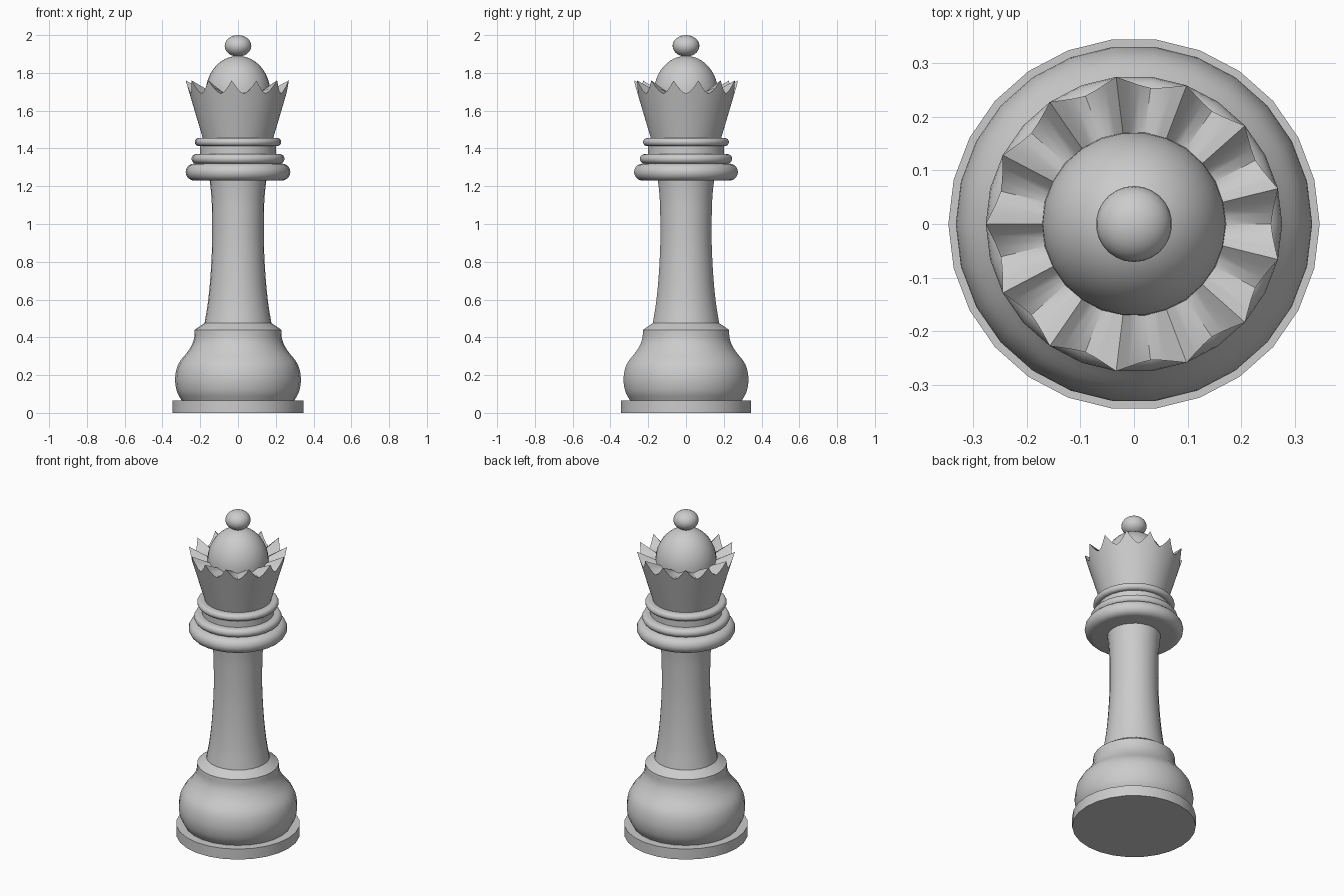
import bpy, bmesh, math
from mathutils import Vector

if "Cube" in bpy.data.objects:
    bpy.data.objects.remove(bpy.data.objects["Cube"])

SIDES = 26
TIPS = 13


def finish(name, bm, angle=35):
    bmesh.ops.recalc_face_normals(bm, faces=bm.faces)
    mesh = bpy.data.meshes.new(name)
    bm.to_mesh(mesh)
    bm.free()
    obj = bpy.data.objects.new(name, mesh)
    bpy.context.collection.objects.link(obj)
    bpy.ops.object.select_all(action='DESELECT')
    obj.select_set(True)
    bpy.context.view_layer.objects.active = obj
    bpy.ops.object.shade_smooth_by_angle(angle=math.radians(angle))
    return obj


def skin(bm, rings):
    """Bridge rings of coordinates and cap both ends."""
    rows = [[bm.verts.new(p) for p in ring] for ring in rings]
    n = len(rows[0])
    for a, b in zip(rows, rows[1:]):
        for i in range(n):
            j = (i + 1) % n
            bm.faces.new((a[i], a[j], b[j], b[i]))
    bm.faces.new(rows[0][::-1])
    bm.faces.new(rows[-1])


def circle(r, z, n=SIDES):
    return [(r * math.cos(math.tau * i / n), r * math.sin(math.tau * i / n), z)
            for i in range(n)]


def lathe(name, profile, angle=35):
    bm = bmesh.new()
    skin(bm, [circle(r, z) for r, z in profile])
    return finish(name, bm, angle)


def smooth(points, steps=4):
    """Catmull-Rom curve through profile points."""
    pts = [Vector(p) for p in points]
    pts = [2 * pts[0] - pts[1]] + pts + [2 * pts[-1] - pts[-2]]
    out = []
    for a, b, c, d in zip(pts, pts[1:], pts[2:], pts[3:]):
        for k in range(steps):
            t = k / steps
            out.append(0.5 * (2 * b + (c - a) * t + (2 * a - 5 * b + 4 * c - d) * t ** 2
                              + (3 * b - a - 3 * c + d) * t ** 3))
    return [tuple(p) for p in out + [pts[-2]]]


def bulge(r_out, z0, z1, steps=10):
    """Half-round ring profile between two heights."""
    h = (z1 - z0) / 2
    return [(r_out - h + h * math.sin(math.pi * k / steps),
             (z0 + z1) / 2 - h * math.cos(math.pi * k / steps)) for k in range(steps + 1)]


# Base and body
lathe("base_disc", [(0.347, 0), (0.347, 0.065)])
lathe("base_bulb", smooth([(0.298, 0.065), (0.324, 0.115), (0.333, 0.185), (0.315, 0.26),
                           (0.262, 0.33), (0.235, 0.385), (0.229, 0.44)]) + [(0.178, 0.475)], 30)
lathe("stem", smooth([(0.178, 0.47), (0.16, 0.58), (0.146, 0.72), (0.137, 0.9),
                      (0.138, 1.08), (0.143, 1.17), (0.151, 1.24)]))

# Collar rings
lathe("lower_collar", bulge(0.277, 1.23, 1.32))
lathe("middle_collar", bulge(0.246, 1.32, 1.37))
lathe("collar_neck", [(0.202, 1.36), (0.202, 1.42)])
lathe("upper_collar", bulge(0.229, 1.413, 1.455))

# Crown with scalloped rim sloping in to the dome
PER = 6
N = TIPS * PER
Z0, R0, VALLEY, TIP, R_TIP = 1.45, 0.185, 1.69, 1.76, 0.277
rings = [[], [], [], []]
for i in range(N):
    a = math.pi + math.tau * i / N
    t = abs(2 * (i % PER) / PER - 1)
    rim = VALLEY + (TIP - VALLEY) * t ** 1.6
    for ring, f in zip(rings, (0, 0.5, 1)):
        z = Z0 + (rim - Z0) * f
        r = R0 + (R_TIP - R0) * (z - Z0) / (TIP - Z0)
        ring.append((r * math.cos(a), r * math.sin(a), z))
    rings[3].append((0.165 * math.cos(a), 0.165 * math.sin(a), 1.69 + 0.012 * t))
bm = bmesh.new()
skin(bm, rings)
finish("crown", bm)

# Dome and finial ball
lathe("dome", [(0.172 * math.cos(k * math.pi / 24), 1.69 + 0.2 * math.sin(k * math.pi / 24))
               for k in range(12)] + [(0.005, 1.89)])
bm = bmesh.new()
bmesh.ops.create_uvsphere(bm, u_segments=SIDES, v_segments=14, radius=1)
bmesh.ops.scale(bm, vec=(0.071, 0.071, 0.057), verts=bm.verts)
bmesh.ops.translate(bm, vec=(0, 0, 1.943), verts=bm.verts)
finish("finial_ball", bm)
